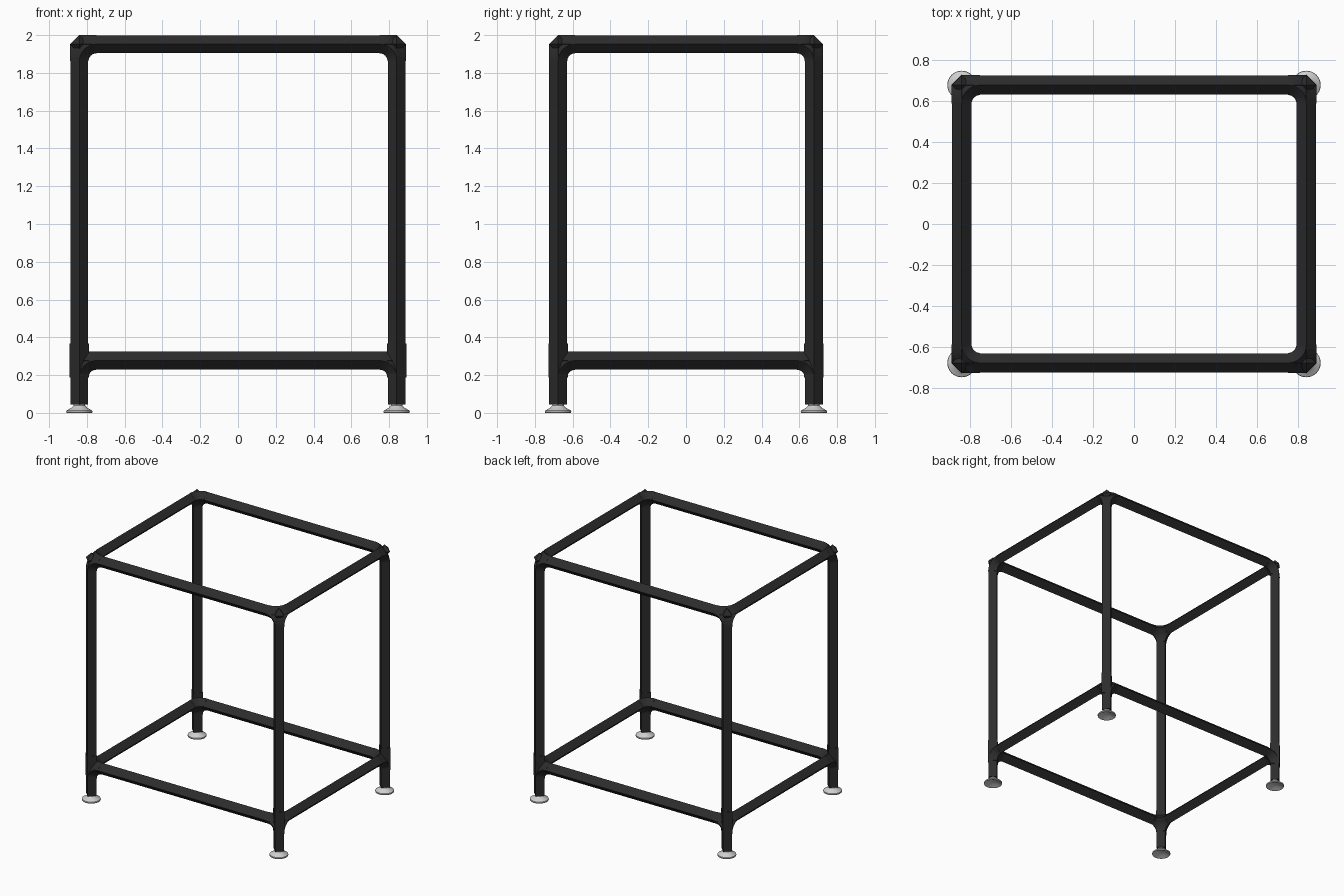
import bpy, bmesh
from math import sin, cos, pi, radians
from mathutils import Vector, Matrix

cube = bpy.data.objects.get("Cube")
if cube:
    bpy.data.objects.remove(cube)

X, Y, Z = Vector((1, 0, 0)), Vector((0, 1, 0)), Vector((0, 0, 1))
PX, PY = 0.84, 0.677          # post centre
TOP, LOW = 1.952, 0.277       # rail heights
R, JOINT_R = 0.047, 0.0485    # bar and connector half-widths
BEND = 0.09                   # connector reach


def material(name, value):
    mat = bpy.data.materials.new(name)
    mat.use_nodes = True
    color = (value, value, value, 1)
    mat.diffuse_color = color
    mat.node_tree.nodes["Principled BSDF"].inputs["Base Color"].default_value = color
    return mat


BLACK = material("matte black", 0.025)
SILVER = material("light grey metal", 0.62)


def finish(name, bm, mat, mirror):
    """Turn a bmesh into an object mirrored over the chosen axes."""
    bmesh.ops.recalc_face_normals(bm, faces=bm.faces)
    mesh = bpy.data.meshes.new(name)
    bm.to_mesh(mesh)
    bm.free()
    mesh.materials.append(mat)
    obj = bpy.data.objects.new(name, mesh)
    bpy.context.collection.objects.link(obj)
    if any(mirror):
        mod = obj.modifiers.new("Mirror", "MIRROR")
        mod.use_axis = mirror
        mod.use_mirror_merge = False
    return obj


def sweep(bm, path, normal, radius):
    """Sweep a diamond section along a path lying in the plane of normal."""
    rings = []
    for i, p in enumerate(path):
        tangent = (path[min(i + 1, len(path) - 1)] - path[max(i - 1, 0)]).normalized()
        if len(path) > 2 and i in (0, len(path) - 1):
            # square the ends of a bend to the axis they meet
            k = max(range(3), key=lambda a: abs(tangent[a]))
            tangent = Vector([float(a == k) * (1 if tangent[k] > 0 else -1) for a in range(3)])
        side = tangent.cross(normal)
        rings.append([bm.verts.new(p + d * radius) for d in (normal, side, -normal, -side)])
    for a, b in zip(rings, rings[1:]):
        for j in range(4):
            k = (j + 1) % 4
            bm.faces.new((a[j], a[k], b[k], b[j]))
    bm.faces.new(rings[0])
    bm.faces.new(rings[-1])


def bar(name, start, end, normal, mirror, radius=R):
    bm = bmesh.new()
    sweep(bm, [Vector(start), Vector(end)], normal, radius)
    return finish(name, bm, BLACK, mirror)


def connector(name, z):
    """Three-way corner: a quarter bend for every pair of arms, around a core."""
    bm = bmesh.new()
    corner = Vector((PX, PY, z))
    arms = (-X, -Y, -Z)
    for i in range(3):
        a, b = arms[i], arms[(i + 1) % 3]
        hub = corner + (a + b) * BEND
        path = [hub - a * BEND * sin(t) - b * BEND * cos(t)
                for t in [pi / 2 * s / 8 for s in range(9)]]
        sweep(bm, path, a.cross(b), JOINT_R)
    core = bmesh.ops.create_cone(bm, cap_ends=False, segments=4, depth=JOINT_R,
                                 radius1=JOINT_R, radius2=0)["verts"]
    bmesh.ops.translate(bm, verts=core, vec=corner + Z * JOINT_R / 2)
    lower = bmesh.ops.create_cone(bm, cap_ends=False, segments=4, depth=JOINT_R,
                                  radius1=0, radius2=JOINT_R)["verts"]
    bmesh.ops.translate(bm, verts=lower, vec=corner - Z * JOINT_R / 2)
    return finish(name, bm, BLACK, (True, True, False))


# Posts and lower sleeves
both = (True, True, False)
bar("post", (PX, PY, 0.045), (PX, PY, TOP - BEND), X, both)
bar("lower_sleeve", (PX, PY, LOW - BEND), (PX, PY, LOW + BEND), X, both, 0.051)

# Rails and corner connectors at both levels
for level, z in (("top", TOP), ("lower", LOW)):
    ex, ey = PX - BEND, PY - BEND
    bar(level + "_long_rail", (-ex, PY, z), (ex, PY, z), Z, (False, True, False))
    bar(level + "_side_rail", (PX, -ey, z), (PX, ey, z), Z, (True, False, False))
    connector(level + "_corner_connector", z)

# Round levelling feet, hollow underneath
bm = bmesh.new()
profile = [(0, 0.06), (0.03, 0.06), (0.03, 0.04), (0.042, 0.027), (0.068, 0.012),
           (0.07, 0.006), (0.068, 0), (0.055, 0.004), (0.03, 0.018), (0, 0.018)]
verts = [bm.verts.new((r, 0, z)) for r, z in profile]
edges = [bm.edges.new(pair) for pair in zip(verts, verts[1:])]
bmesh.ops.spin(bm, geom=verts + edges, cent=(0, 0, 0), axis=Z, angle=2 * pi, steps=32)
bmesh.ops.remove_doubles(bm, verts=bm.verts, dist=0.0001)
bmesh.ops.transform(bm, matrix=Matrix.Translation((PX, PY, 0)), verts=bm.verts)
foot = finish("foot", bm, SILVER, both)
bpy.ops.object.select_all(action="DESELECT")
foot.select_set(True)
bpy.context.view_layer.objects.active = foot
bpy.ops.object.shade_smooth_by_angle(angle=radians(35))
